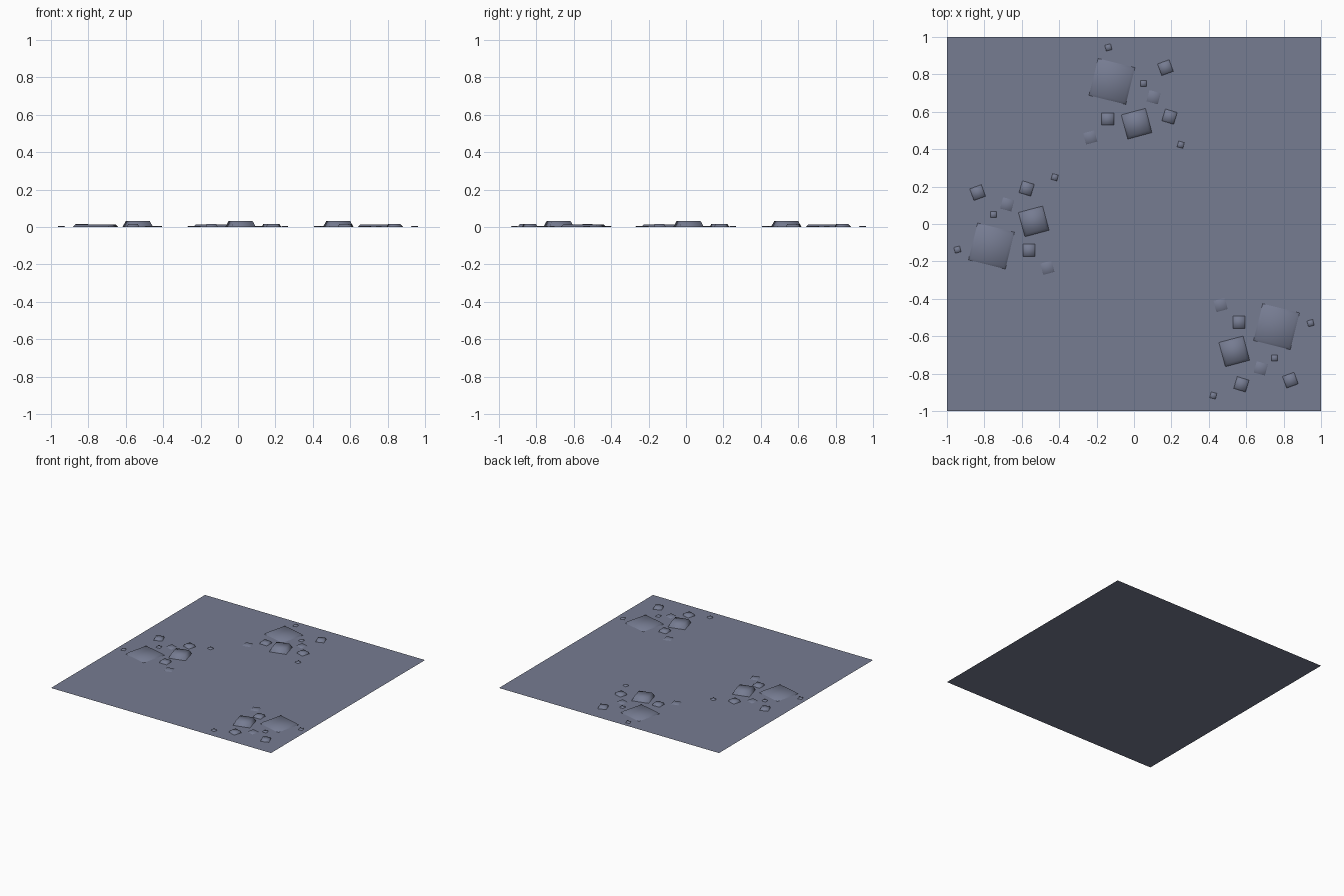
import bpy, bmesh, math
from mathutils import Matrix, Vector

if "Cube" in bpy.data.objects:
    bpy.data.objects.remove(bpy.data.objects["Cube"])

stone = bpy.data.materials.new("slate_grey")
stone.diffuse_color = (0.18, 0.20, 0.285, 1)
stone.use_nodes = True
stone.node_tree.nodes["Principled BSDF"].inputs["Base Color"].default_value = stone.diffuse_color


def make_object(name, bm):
    mesh = bpy.data.meshes.new(name)
    bm.to_mesh(mesh)
    bm.free()
    mesh.materials.append(stone)
    obj = bpy.data.objects.new(name, mesh)
    bpy.context.collection.objects.link(obj)
    return obj


# flat square floor sheet
bm = bmesh.new()
bmesh.ops.create_grid(bm, x_segments=1, y_segments=1, size=1.0)
make_object("floor", bm)

# stone kinds: base side, top side, height
KINDS = {
    "slab": (0.203, 0.176, 0.015),
    "block": (0.134, 0.104, 0.033),
    "cobble": (0.066, 0.052, 0.016),
    "chip": (0.062, 0.050, 0.006),
    "pebble": (0.032, 0.026, 0.007),
}

# one cluster: kind, x, y, turn in degrees
CLUSTER = [
    ("slab", -0.118, 0.762, -14), ("block", 0.014, 0.536, 15),
    ("cobble", 0.168, 0.836, 20), ("cobble", -0.141, 0.561, 0),
    ("cobble", 0.19, 0.574, -17),
    ("chip", 0.105, 0.678, -15), ("chip", -0.234, 0.463, 15),
    ("pebble", -0.137, 0.944, 15), ("pebble", 0.05, 0.752, 0),
    ("pebble", 0.25, 0.424, -15),
]


def add_stone(bm, kind, x, y, turn):
    """Open-bottomed tapered block standing on the floor."""
    base, top, height = KINDS[kind]
    place = Matrix.Translation((x, y, 0)) @ Matrix.Rotation(math.radians(turn), 4, "Z")
    corners = [(-.5, -.5), (.5, -.5), (.5, .5), (-.5, .5)]
    low = [bm.verts.new(place @ Vector((a * base, b * base, 0))) for a, b in corners]
    high = [bm.verts.new(place @ Vector((a * top, b * top, height))) for a, b in corners]
    bm.faces.new(high)
    for i in range(4):
        j = (i + 1) % 4
        bm.faces.new((low[i], low[j], high[j], high[i]))
    for f in bm.faces:
        f.smooth = True


# three turned copies of the cluster
for name, angle, shift in (("back_stones", 0, 0), ("left_stones", 90, 0),
                           ("right_stones", -90, -0.667)):
    bm = bmesh.new()
    for item in CLUSTER:
        add_stone(bm, *item)
    bm.transform(Matrix.Translation((0, shift, 0)) @ Matrix.Rotation(math.radians(angle), 4, "Z"))
    make_object(name, bm)
